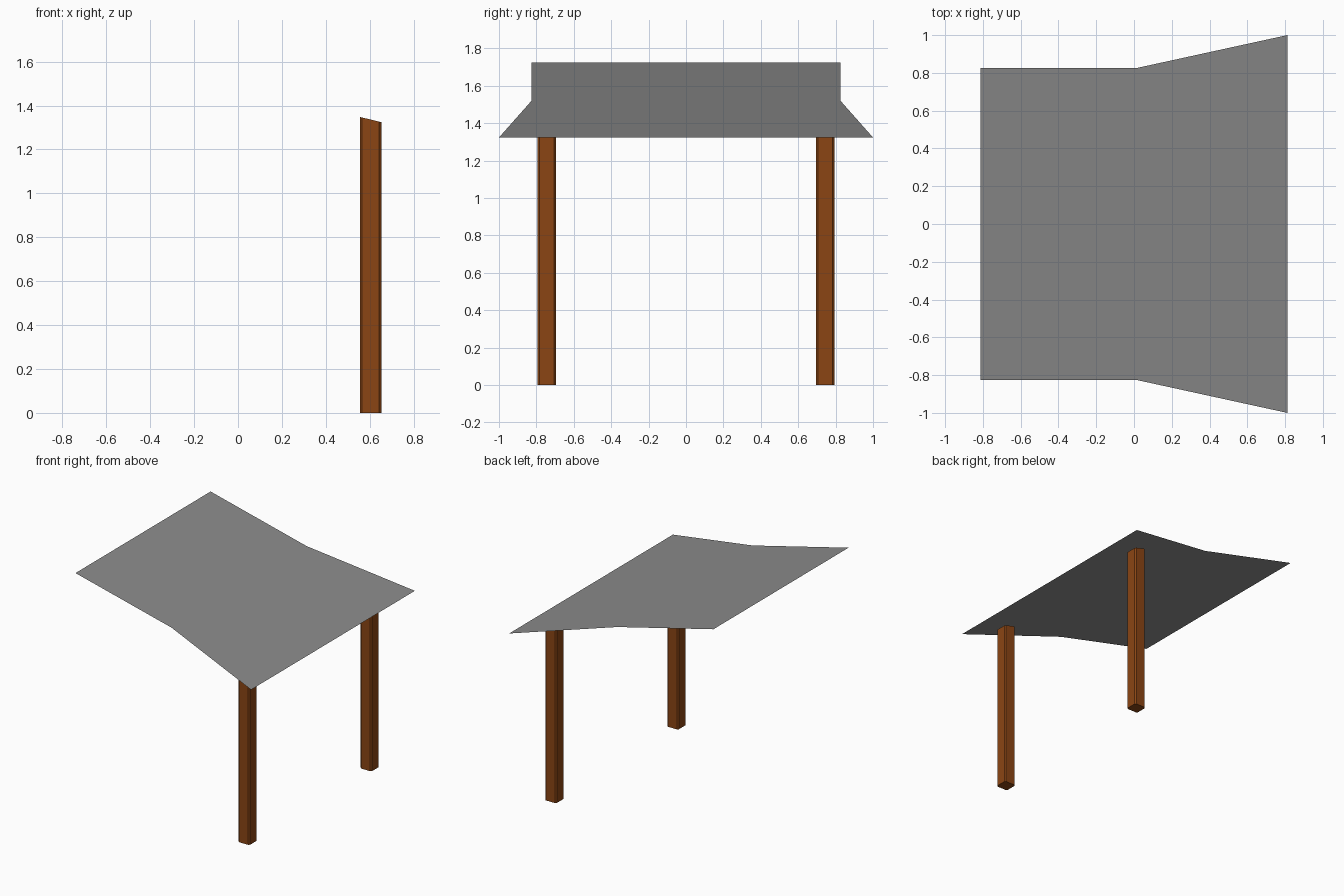
import bpy, bmesh

if "Cube" in bpy.data.objects:
    bpy.data.objects.remove(bpy.data.objects["Cube"])


def material(name, rgb):
    m = bpy.data.materials.new(name)
    m.diffuse_color = (*rgb, 1)
    m.use_nodes = True
    m.node_tree.nodes["Principled BSDF"].inputs["Base Color"].default_value = m.diffuse_color
    return m


def make_object(name, bm, mat):
    mesh = bpy.data.meshes.new(name)
    bm.to_mesh(mesh)
    bm.free()
    mesh.materials.append(mat)
    obj = bpy.data.objects.new(name, mesh)
    bpy.context.collection.objects.link(obj)
    return obj


wood = material("brown wood", (0.258, 0.060, 0.007))
sheet = material("grey sheet", (0.26, 0.26, 0.26))


def roof_z(x):
    return 1.523 - 0.2463 * x


# Canopy: one thin sloping sheet that flares out towards its low edge
bm = bmesh.new()
rows = []
for x, half in ((-0.812, 0.825), (0.01, 0.825), (0.812, 1.0)):
    rows.append([bm.verts.new((x, s * half, roof_z(x))) for s in (-1, 1)])
for a, b in zip(rows, rows[1:]):
    bm.faces.new((a[0], b[0], b[1], a[1]))
make_object("canopy_sheet", bm, sheet)

# Posts: square with chamfered corners, tops cut parallel to the canopy
PX, PY, H, C = 0.604, 0.745, 0.049, 0.01
for side, name in ((-1, "front_post"), (1, "back_post")):
    bm = bmesh.new()
    outline = [(-H + C, -H), (H - C, -H), (H, -H + C), (H, H - C),
               (H - C, H), (-H + C, H), (-H, H - C), (-H, -H + C)]
    base = [bm.verts.new((PX + x, side * PY + y, 0)) for x, y in outline]
    top = [bm.verts.new((v.co.x, v.co.y, roof_z(v.co.x) - 0.038)) for v in base]
    for i in range(8):
        j = (i + 1) % 8
        bm.faces.new((base[i], base[j], top[j], top[i]))
    bm.faces.new(top)
    bm.faces.new(base[::-1])
    make_object(name, bm, wood)
